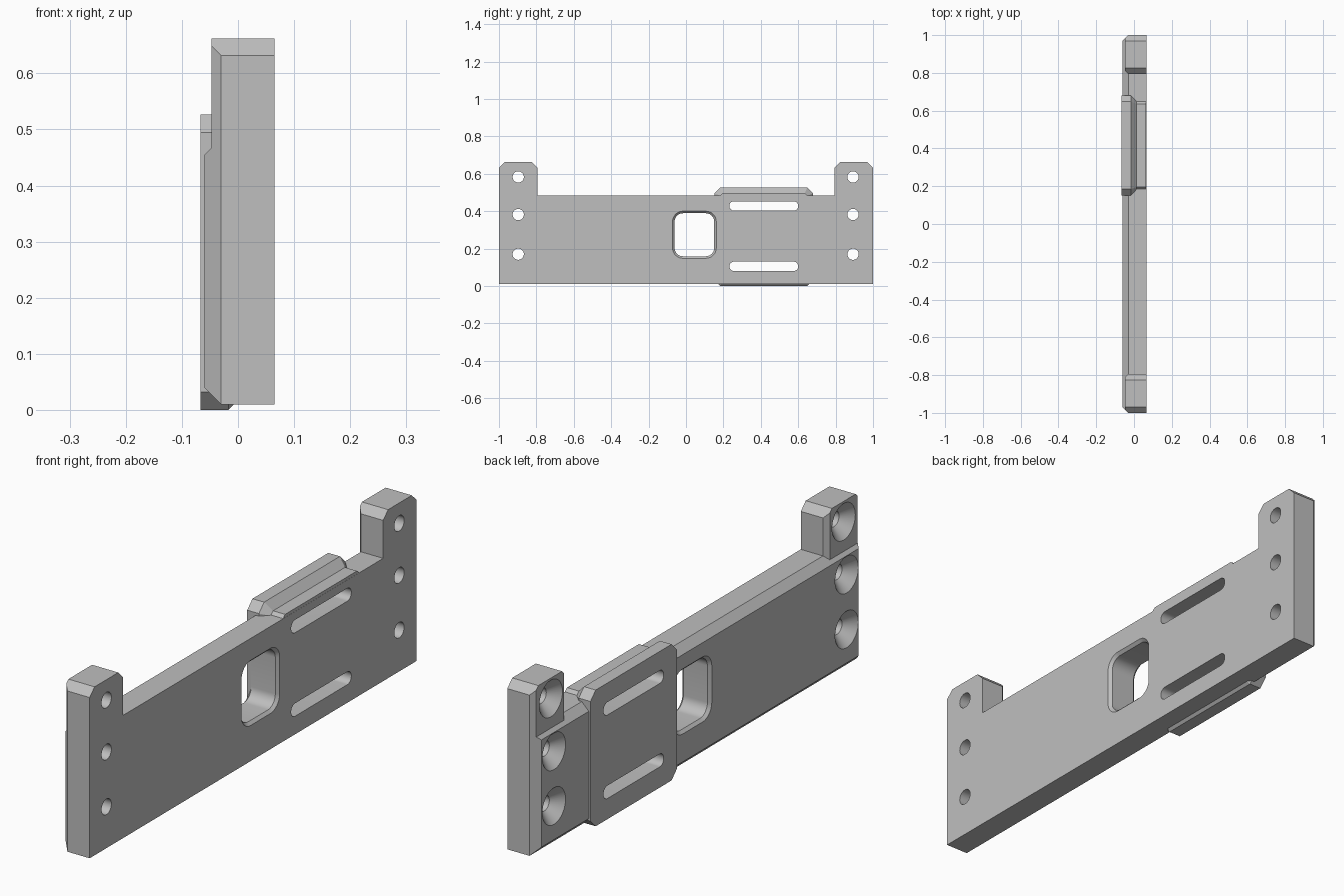
import bpy, bmesh, math

if "Cube" in bpy.data.objects:
    bpy.data.objects.remove(bpy.data.objects["Cube"])

grey = bpy.data.materials.new("plain grey")
grey.use_nodes = True
grey.diffuse_color = (0.52, 0.52, 0.52, 1)
grey.node_tree.nodes["Principled BSDF"].inputs["Base Color"].default_value = (0.52, 0.52, 0.52, 1)


def loft(name, rings):
    """Closed solid through (x, [(y, z), ...]) rings of equal length."""
    bm = bmesh.new()
    loops = [[bm.verts.new((x, y, z)) for y, z in pts] for x, pts in rings]
    n = len(loops[0])
    for a, b in zip(loops, loops[1:]):
        for i in range(n):
            j = (i + 1) % n
            bm.faces.new((a[i], a[j], b[j], b[i]))
    bm.faces.new(loops[0])
    bm.faces.new(loops[-1])
    bmesh.ops.recalc_face_normals(bm, faces=bm.faces)
    mesh = bpy.data.meshes.new(name)
    bm.to_mesh(mesh)
    bm.free()
    mesh.materials.append(grey)
    ob = bpy.data.objects.new(name, mesh)
    bpy.context.collection.objects.link(ob)
    return ob


def combine(target, other, operation):
    mod = target.modifiers.new(operation, 'BOOLEAN')
    mod.operation, mod.solver, mod.object = operation, 'EXACT', other
    bpy.context.view_layer.objects.active = target
    bpy.ops.object.modifier_apply(modifier=mod.name)
    bpy.data.objects.remove(other)


def octagon(y0, y1, z0, z1, c):
    return [(y0 + c, z0), (y1 - c, z0), (y1, z0 + c), (y1, z1 - c),
            (y1 - c, z1), (y0 + c, z1), (y0, z1 - c), (y0, z0 + c)]


def rect(y0, y1, z0, z1):
    return [(y0, z0), (y1, z0), (y1, z1), (y0, z1)]


def rounded(cy, cz, hy, hz, r, steps=10):
    pts = []
    for k, (sy, sz) in enumerate(((1, 1), (-1, 1), (-1, -1), (1, -1))):
        for i in range(steps + 1):
            a = (k + i / steps) * math.pi / 2
            pts.append((cy + sy * (hy - r) + r * math.cos(a),
                        cz + sz * (hz - r) + r * math.sin(a)))
    return pts


def circle(cy, cz, r, n=40):
    return [(cy + r * math.cos(math.tau * i / n), cz + r * math.sin(math.tau * i / n))
            for i in range(n)]


FACE, BACK, EAR, CH = 0.065, -0.06, -0.047, 0.03

# Main plate, chamfered all round its -x face
plate = loft("bracket_plate", [
    (BACK, rect(-1 + CH, 1 - CH, 0.01 + CH, 0.485 - CH)),
    (BACK + CH, rect(-1, 1, 0.01, 0.485)),
    (FACE, rect(-1, 1, 0.01, 0.485))])

# Raised ears at both ends
def ear_ring(side, inset):
    a, b, top = 0.795 + inset, 1 - inset, 0.662
    shoulder = top - CH + inset
    pts = [(a, 0.44), (b, 0.44), (b, shoulder), (1 - CH, top), (0.795 + CH, top), (a, shoulder)]
    return [(side * y, z) for y, z in pts]

for side in (-1, 1):
    ear = loft("ear", [(EAR, ear_ring(side, 0.017)), (BACK + CH, ear_ring(side, 0)),
                       (FACE, ear_ring(side, 0))])
    combine(plate, ear, 'UNION')

# Central window with a bevelled rim on both faces
def window_ring(d):
    return rounded(0.045, 0.274, 0.106 + d, 0.115 + d, 0.045 + d)

RIM = 0.011
window = loft("window_cutter", [
    (BACK - 0.05, window_ring(RIM)), (BACK, window_ring(RIM)), (BACK + RIM, window_ring(0)),
    (FACE - RIM, window_ring(0)), (FACE, window_ring(RIM)), (FACE + 0.05, window_ring(RIM))])
combine(plate, window, 'DIFFERENCE')

# Octagonal pad, tapering into the plate and running through to the +x face
outer = octagon(0.152, 0.68, 0, 0.527, 0.032)
inner = octagon(0.182, 0.65, 0.03, 0.497, 0.014)
pad = loft("pad", [(-0.067, outer), (-0.017, outer), (0.013, inner), (FACE - 0.0005, inner)])
combine(plate, pad, 'UNION')

# Adjustment slots
for z in (0.105, 0.428):
    ring = rounded(0.416, z, 0.184, 0.025, 0.0245)
    combine(plate, loft("slot_cutter", [(-0.1, ring), (0.1, ring)]), 'DIFFERENCE')

# Countersunk screw holes
for y in (-0.897, 0.893):
    for z, surface in ((0.17, BACK), (0.382, BACK), (0.583, EAR)):
        wide, small = circle(y, z, 0.071), circle(y, z, 0.03)
        hole = loft("hole_cutter", [(surface - 0.05, wide), (surface, wide),
                                    (surface + 0.041, small), (0.1, small)])
        combine(plate, hole, 'DIFFERENCE')

# Smooth bores, sharp edges
bpy.ops.object.select_all(action='DESELECT')
plate.select_set(True)
bpy.context.view_layer.objects.active = plate
bpy.ops.object.shade_smooth_by_angle(angle=math.radians(25))
